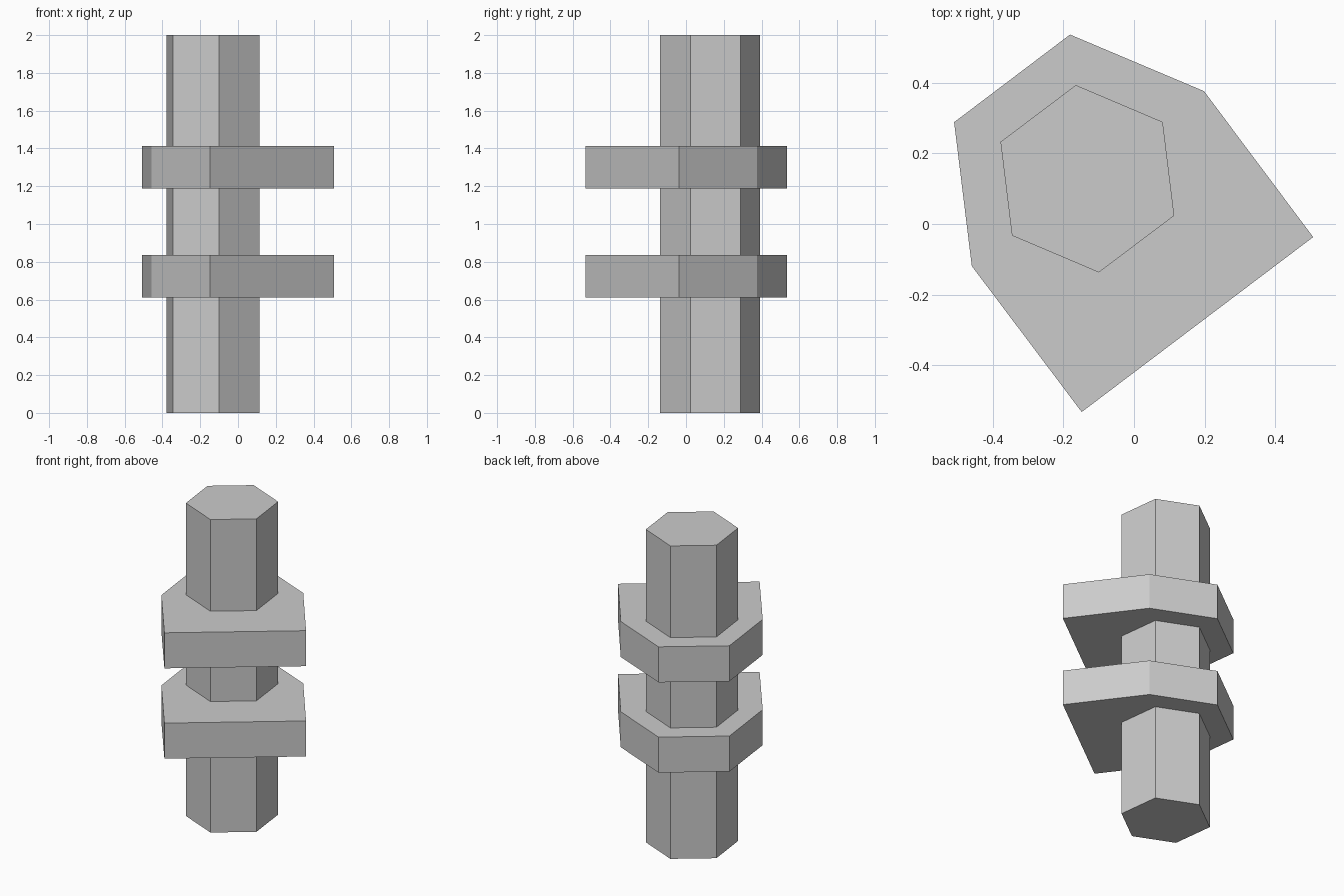
import bpy
import bmesh
from math import cos, sin, radians

cube = bpy.data.objects.get("Cube")
if cube:
    bpy.data.objects.remove(cube, do_unlink=True)

GREY = (0.6, 0.6, 0.6, 1.0)
grey = bpy.data.materials.new("plain grey")
grey.use_nodes = True
grey.diffuse_color = GREY
grey.node_tree.nodes["Principled BSDF"].inputs["Base Color"].default_value = GREY


def prism(name, outline, bottom, top):
    """Extrude a flat outline between two heights."""
    bm = bmesh.new()
    base = bm.faces.new([bm.verts.new((x, y, bottom)) for x, y in outline])
    ext = bmesh.ops.extrude_face_region(bm, geom=[base], use_keep_orig=True)
    verts = [g for g in ext["geom"] if isinstance(g, bmesh.types.BMVert)]
    bmesh.ops.translate(bm, verts=verts, vec=(0, 0, top - bottom))
    bmesh.ops.recalc_face_normals(bm, faces=bm.faces)
    mesh = bpy.data.meshes.new(name)
    bm.to_mesh(mesh)
    bm.free()
    mesh.materials.append(grey)
    obj = bpy.data.objects.new(name, mesh)
    bpy.context.collection.objects.link(obj)
    return obj


# Six-sided shaft, slightly turned
CX, CY, RADIUS, TURN = -0.132, 0.128, 0.267, 37
hexagon = [(CX + RADIUS * cos(radians(TURN + 60 * i)),
            CY + RADIUS * sin(radians(TURN + 60 * i))) for i in range(6)]
prism("shaft", hexagon, 0, 2)

# Two matching collars, hexagonal at the back with a square-cornered front
collar = [(-0.181, 0.536), (-0.509, 0.288), (-0.459, -0.119),
          (-0.148, -0.532), (0.507, -0.037), (0.198, 0.376)]
for name, bottom in (("lower_collar", 0.61), ("upper_collar", 1.187)):
    prism(name, collar, bottom, bottom + 0.227)
